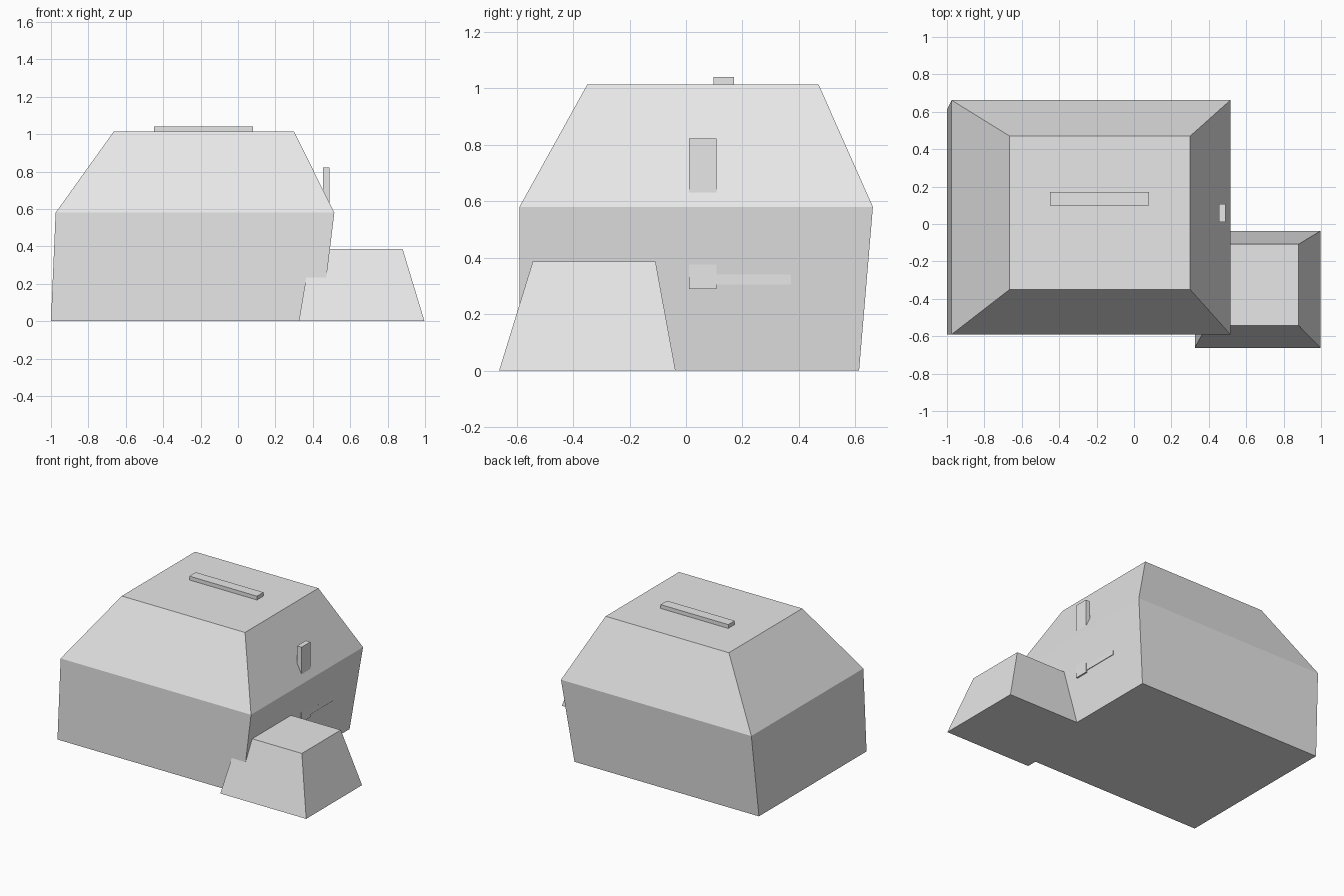
import bpy, bmesh

if "Cube" in bpy.data.objects:
    bpy.data.objects.remove(bpy.data.objects["Cube"])

grey = bpy.data.materials.new("plain_grey")
grey.diffuse_color = (0.8, 0.8, 0.8, 1)
grey.use_nodes = True
grey.node_tree.nodes["Principled BSDF"].inputs["Base Color"].default_value = grey.diffuse_color


def loft(name, *rings):
    """Closed solid through stacked rectangles (x0, x1, y0, y1, z)."""
    bm = bmesh.new()
    loops = [[bm.verts.new(p) for p in ((x0, y0, z), (x1, y0, z), (x1, y1, z), (x0, y1, z))]
             for x0, x1, y0, y1, z in rings]
    bm.faces.new(loops[0][::-1])
    bm.faces.new(loops[-1])
    for low, high in zip(loops, loops[1:]):
        for i in range(4):
            j = (i + 1) % 4
            bm.faces.new((low[i], low[j], high[j], high[i]))
    bmesh.ops.recalc_face_normals(bm, faces=bm.faces)
    mesh = bpy.data.meshes.new(name)
    bm.to_mesh(mesh)
    bm.free()
    mesh.materials.append(grey)
    obj = bpy.data.objects.new(name, mesh)
    bpy.context.collection.objects.link(obj)
    return obj


def block(name, x0, x1, y0, y1, z0, z1):
    return loft(name, (x0, x1, y0, y1, z0), (x0, x1, y0, y1, z1))


# Main house: flared walls and a flat-topped hipped roof
loft("main_body",
     (-1.0, 0.444, -0.59, 0.613, 0),
     (-0.975, 0.515, -0.59, 0.662, 0.58),
     (-0.665, 0.30, -0.35, 0.47, 1.013))

# Tapered annex at the front right corner
loft("side_annex",
     (0.325, 0.997, -0.662, -0.037, 0),
     (0.39, 0.88, -0.543, -0.108, 0.386))

# Ridge bar on the flat roof
block("roof_bar", -0.45, 0.08, 0.098, 0.17, 0.98, 1.04)

# Upright post through the right eave, with a rail beside it
block("side_post", 0.455, 0.49, 0.01, 0.108, 0.29, 0.822)
block("side_rail", 0.45, 0.4857, 0.10, 0.372, 0.305, 0.34)
